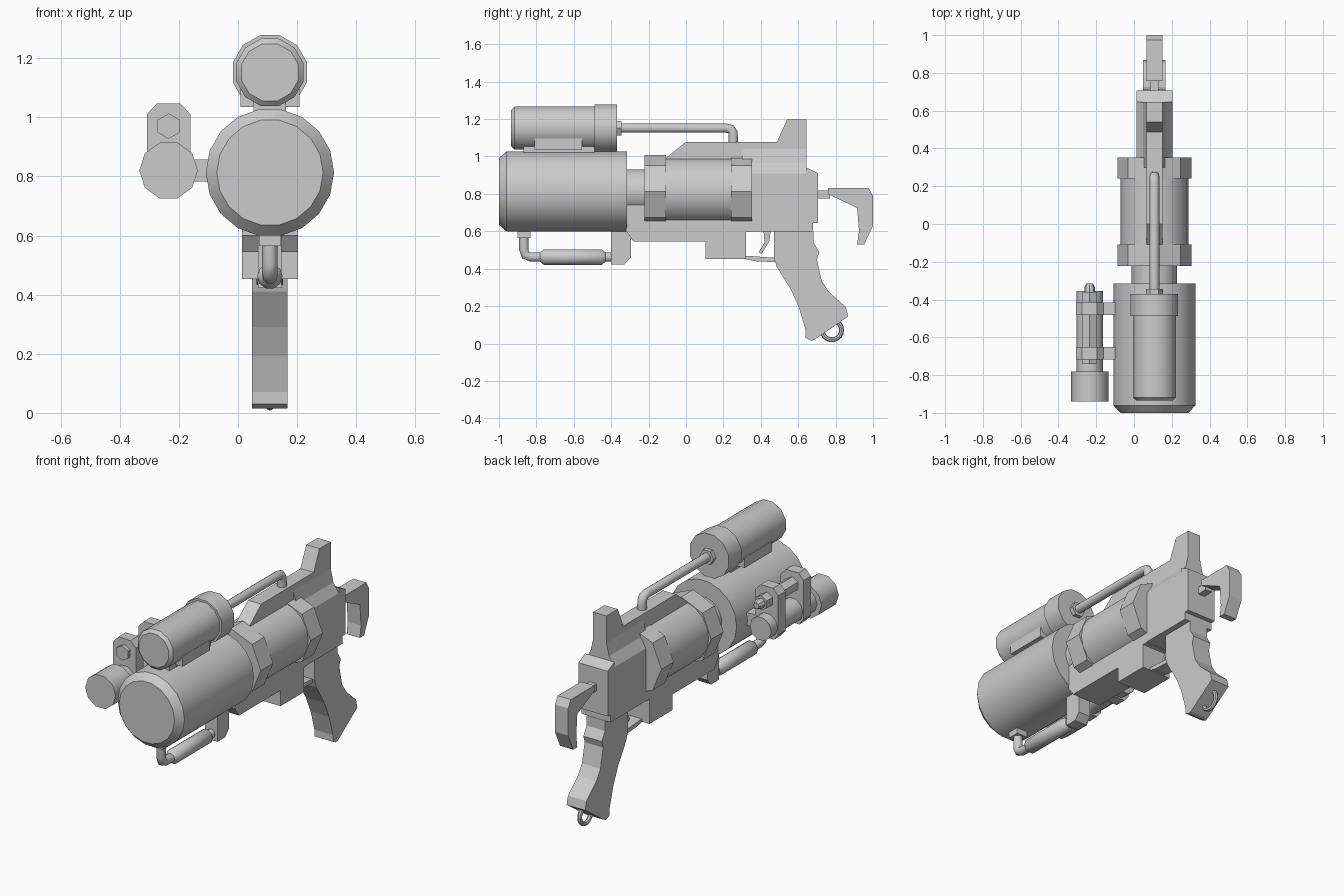
import bpy, bmesh, math
from mathutils import Vector

if "Cube" in bpy.data.objects:
    bpy.data.objects.remove(bpy.data.objects["Cube"])

CX = 0.108          # centre plane of the main body
GREY = bpy.data.materials.new("plain_grey")
GREY.diffuse_color = (0.6, 0.6, 0.6, 1)
GREY.use_nodes = True
GREY.node_tree.nodes["Principled BSDF"].inputs["Base Color"].default_value = GREY.diffuse_color


def finish(name, bm, smooth=False):
    bmesh.ops.recalc_face_normals(bm, faces=bm.faces)
    me = bpy.data.meshes.new(name)
    bm.to_mesh(me)
    bm.free()
    ob = bpy.data.objects.new(name, me)
    bpy.context.collection.objects.link(ob)
    me.materials.append(GREY)
    if smooth:
        bpy.ops.object.select_all(action='DESELECT')
        ob.select_set(True)
        bpy.context.view_layer.objects.active = ob
        bpy.ops.object.shade_smooth_by_angle(angle=math.radians(40))
    return ob


def loft(name, rings, smooth=False, closed=False):
    """Skin a list of equal-length point rings and cap the ends."""
    bm = bmesh.new()
    vs = [[bm.verts.new(p) for p in r] for r in rings]
    n = len(vs[0])
    pairs = list(zip(vs, vs[1:])) + ([(vs[-1], vs[0])] if closed else [])
    for a, b in pairs:
        for i in range(n):
            j = (i + 1) % n
            bm.faces.new((a[i], a[j], b[j], b[i]))
    if not closed:
        bm.faces.new(vs[0])
        bm.faces.new(vs[-1])
    return finish(name, bm, smooth)


def slab(name, profile, half, x=CX):
    """Side profile (y, z) extruded across x."""
    return loft(name, [[(x + s * half, y, z) for y, z in profile] for s in (-1, 1)])


def plate(name, profile, y0, y1):
    """Front profile (x, z) extruded along y."""
    return loft(name, [[(x, y, z) for x, z in profile] for y in (y0, y1)])


def box(name, x, y, z):
    return plate(name, [(x[0], z[0]), (x[1], z[0]), (x[1], z[1]), (x[0], z[1])], *y)


def lathe(name, x, z, stations, sides, turn=0.0, smooth=True):
    """Round part along y from (y, radius) stations."""
    angles = [2 * math.pi * (i + turn) / sides for i in range(sides)]
    return loft(name, [[(x + r * math.cos(a), y, z + r * math.sin(a)) for a in angles]
                       for y, r in stations], smooth)


def pipe(name, path, radius, sides=10):
    """Tube following (y, z) points in the centre plane."""
    pts = [Vector((CX, y, z)) for y, z in path]
    rings = []
    for i, p in enumerate(pts):
        t = (pts[min(i + 1, len(pts) - 1)] - pts[max(i - 1, 0)]).normalized()
        side = t.cross(Vector((1, 0, 0)))
        rings.append([p + radius * (Vector((1, 0, 0)) * math.cos(a) + side * math.sin(a))
                      for a in (2 * math.pi * k / sides for k in range(sides))])
    return loft(name, rings, True)


# Main barrel, neck and forearm tube
lathe("main_barrel", CX, 0.813, [(-1, 0.18), (-0.96, 0.217), (-0.315, 0.217)], 18)
lathe("barrel_neck", CX, 0.813, [(-0.33, 0.12), (-0.2, 0.12)], 18)
lathe("forearm_tube", CX, 0.813, [(-0.2, 0.18), (0.3, 0.18)], 18)
for label, y0, y1 in (("front", -0.222, -0.108), ("rear", 0.24, 0.353)):
    lathe(label + "_collar", CX, 0.813, [(y0, 0.196), (y1, 0.196)], 8, smooth=False)

# Receiver: lower frame, rear block with sloped shoulders, raised spine
slab("lower_frame", [(-0.32, 0.8), (-0.32, 0.6), (-0.28, 0.545), (0.105, 0.545), (0.105, 0.453),
                     (0.32, 0.453), (0.32, 0.597), (0.35, 0.597), (0.35, 0.8)], 0.095)
half = [(0.095, 0.6), (0.095, 0.91), (0.06, 0.965), (0.043, 1.04)]
plate("rear_block", [(CX + x, z) for x, z in half] + [(CX - x, z) for x, z in half[::-1]], 0.3, 0.645)
slab("rear_cap", [(0.645, 0.6), (0.68, 0.6), (0.68, 0.645), (0.707, 0.645), (0.707, 0.91),
                  (0.645, 0.94)], 0.095)
slab("spine", [(-0.22, 0.85), (-0.22, 0.99), (-0.11, 0.99), (0, 1.078), (0.487, 1.078),
               (0.54, 1.197), (0.645, 1.197), (0.645, 0.85)], 0.043)

# Grip, guard, trigger and lanyard ring
slab("grip", [(0.47, 0.6), (0.47, 0.46), (0.485, 0.41), (0.56, 0.29), (0.605, 0.19), (0.64, 0.07),
              (0.64, 0.03), (0.67, 0.015), (0.69, 0.022), (0.867, 0.145), (0.855, 0.195),
              (0.765, 0.275), (0.725, 0.335), (0.7, 0.45), (0.712, 0.49), (0.682, 0.54),
              (0.682, 0.6)], 0.06)
slab("trigger_guard", [(0.31, 0.453), (0.37, 0.44), (0.48, 0.435), (0.48, 0.458), (0.31, 0.47)], 0.045)
slab("trigger", [(0.415, 0.6), (0.452, 0.6), (0.447, 0.55), (0.405, 0.48), (0.388, 0.487),
                 (0.42, 0.54)], 0.018)
ring = []
for i in range(18):
    a = 2 * math.pi * i / 18
    ring.append([(CX + 0.013 * math.sin(b), 0.78 + (0.052 + 0.013 * math.cos(b)) * math.cos(a),
                  0.072 + (0.052 + 0.013 * math.cos(b)) * math.sin(a))
                 for b in (2 * math.pi * k / 8 for k in range(8))])
loft("lanyard_ring", ring, True, closed=True)

# Rear hook
box("hook_pin", (CX - 0.022, CX + 0.022), (0.7, 0.77), (0.775, 0.818))
slab("rear_hook", [(0.758, 0.832), (0.975, 0.832), (1.0, 0.79), (1.0, 0.63), (0.953, 0.53), (0.915, 0.53),
                   (0.925, 0.6), (0.915, 0.725), (0.82, 0.77), (0.758, 0.8)], 0.043)

# Upper canister with saddle and feed pipe
lathe("upper_canister", CX, 1.152, [(-0.935, 0.1), (-0.918, 0.118), (-0.48, 0.118)], 12, 0.5)
lathe("canister_cap", CX, 1.152, [(-0.488, 0.13), (-0.37, 0.13)], 12, 0.5)
box("canister_saddle", (CX - 0.1, CX + 0.1), (-0.81, -0.555), (1.035, 1.095))
box("saddle_base", (CX - 0.055, CX + 0.055), (-0.87, -0.49), (1.0, 1.06))
lathe("feed_nut", CX, 1.152, [(-0.375, 0.045), (-0.345, 0.045)], 6, smooth=False)
pipe("feed_pipe", [(-0.36, 1.152), (0.215, 1.152), (0.24, 1.146), (0.251, 1.13), (0.253, 1.1),
                   (0.253, 1.05)], 0.026)

# Lower pipe with thick sleeve and end block
box("lower_nut", (CX - 0.035, CX + 0.035), (-0.902, -0.832), (0.565, 0.62))
pipe("lower_pipe", [(-0.867, 0.6), (-0.867, 0.5), (-0.858, 0.473), (-0.83, 0.462), (-0.36, 0.462)], 0.026)
lathe("pipe_sleeve", CX, 0.462, [(-0.78, 0.026), (-0.76, 0.043), (-0.45, 0.043), (-0.43, 0.026)], 10)
slab("pipe_block", [(-0.402, 0.6), (-0.402, 0.422), (-0.33, 0.422), (-0.295, 0.46), (-0.295, 0.6)], 0.04)

# Side lamp: tube, head, upper rod and two clamps reaching the barrel
LX = -0.235
lathe("lamp_head", LX, 0.82, [(-0.94, 0.099), (-0.78, 0.099)], 10)
lathe("lamp_tube", LX, 0.82, [(-0.79, 0.07), (-0.355, 0.07)], 10)
lathe("lamp_rod", LX, 0.97, [(-0.74, 0.043), (-0.36, 0.043)], 6, 0.5, smooth=False)
lathe("rod_tip", LX, 0.97, [(-0.365, 0.028), (-0.335, 0.028), (-0.315, 0.018)], 8)
for label, y0, y1 in (("front", -0.718, -0.65), ("rear", -0.482, -0.415)):
    plate(label + "_clamp", [(-0.308, 0.78), (-0.28, 0.745), (-0.19, 0.745), (-0.16, 0.782), (-0.08, 0.782),
                             (-0.08, 0.858), (-0.16, 0.858), (-0.16, 1.01), (-0.195, 1.046),
                             (-0.275, 1.046), (-0.308, 1.01)], y0, y1)
